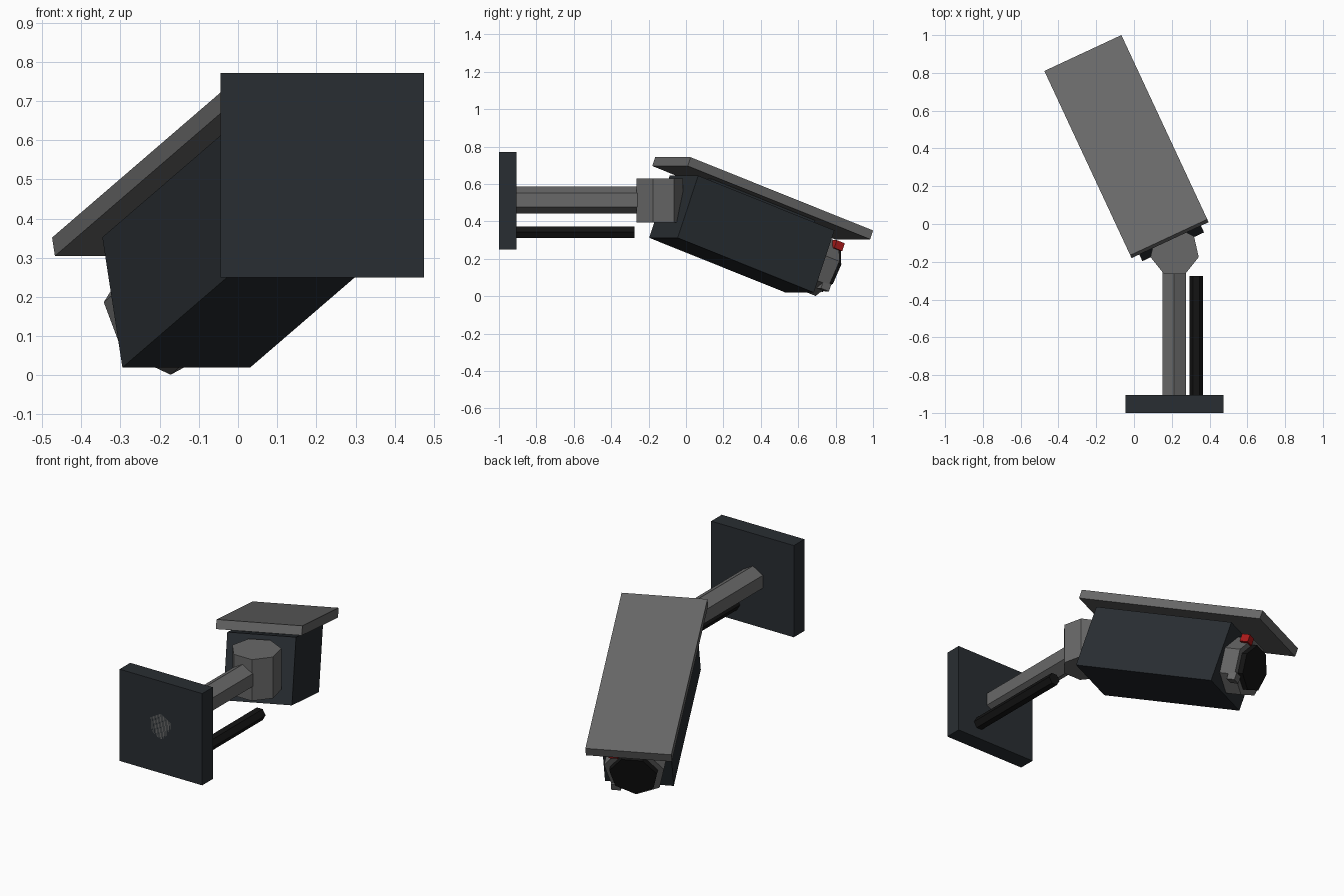
import bpy, bmesh
from math import sin, cos, pi, radians
from mathutils import Matrix, Vector

if "Cube" in bpy.data.objects:
    bpy.data.objects.remove(bpy.data.objects["Cube"])


def material(name, r, g, b):
    m = bpy.data.materials.new(name)
    m.diffuse_color = (r, g, b, 1)
    m.use_nodes = True
    m.node_tree.nodes["Principled BSDF"].inputs["Base Color"].default_value = m.diffuse_color
    return m


GREY = material("mid_grey", 0.14, 0.14, 0.14)
DARK = material("dark_slate", 0.022, 0.027, 0.032)
BLACK = material("black", 0.007, 0.007, 0.007)
RED = material("red", 0.4, 0.01, 0.01)


def finish(name, bm, matrix, mat):
    bmesh.ops.recalc_face_normals(bm, faces=bm.faces[:])
    mesh = bpy.data.meshes.new(name)
    bm.to_mesh(mesh)
    bm.free()
    mesh.materials.append(mat)
    ob = bpy.data.objects.new(name, mesh)
    ob.matrix_world = matrix
    bpy.context.collection.objects.link(ob)
    return ob


def box(name, lo, hi, mat, matrix=Matrix()):
    """Box between two corners, in the frame given by matrix."""
    lo, hi = Vector(lo), Vector(hi)
    bm = bmesh.new()
    bmesh.ops.create_cube(bm, size=1)
    bmesh.ops.scale(bm, vec=hi - lo, verts=bm.verts)
    bmesh.ops.translate(bm, vec=(lo + hi) / 2, verts=bm.verts)
    return finish(name, bm, matrix, mat)


def prism_y(name, sides, radius, centre, y0, y1, start, mat, matrix=Matrix()):
    """Regular prism along the y axis; start is the angle of its first corner."""
    cx, cz = centre
    bm = bmesh.new()
    ring = [bm.verts.new((cx + radius * cos(start + 2 * pi * i / sides), y0,
                          cz + radius * sin(start + 2 * pi * i / sides)))
            for i in range(sides)]
    face = bm.faces.new(ring)
    ext = bmesh.ops.extrude_face_region(bm, geom=[face], use_keep_orig=True)
    top = [g for g in ext["geom"] if isinstance(g, bmesh.types.BMVert)]
    bmesh.ops.translate(bm, vec=(0, y1 - y0, 0), verts=top)
    return finish(name, bm, matrix, mat)


# Wall mount: plate, hexagonal arm and cable conduit
box("wall_plate", (-0.045, -1, 0.25), (0.475, -0.905, 0.772), DARK)
prism_y("mount_arm", 6, 0.073, (0.213, 0.514), -1, -0.2, pi / 2, GREY)
prism_y("cable_conduit", 6, 0.036, (0.33, 0.342), -0.95, -0.275, 0, BLACK)

# Upright seven-sided pivot joint (y prism tipped so its axis is vertical)
joint_frame = Matrix.Translation((0.215, -0.146, 0)) @ Matrix.Rotation(pi / 2, 4, 'X')
prism_y("pivot_joint", 7, 0.131, (0, 0), 0.395, 0.63, -pi / 2, GREY, joint_frame)

# Camera head frame: origin at the rear top of the hood, y pointing forward
head = (Matrix.Translation((0.184, -0.07, 0.743))
        @ Matrix.Rotation(radians(25), 4, 'Z')
        @ Matrix.Rotation(radians(-20), 4, 'X'))

# Hood, spacer and housing
box("sun_hood", (-0.225, 0, -0.05), (0.225, 1.145, 0), GREY, head)
box("hood_spacer", (-0.12, 0.2, -0.08), (0.12, 0.85, -0.04), DARK, head)
box("camera_housing", (-0.18, 0.095, -0.424), (0.18, 0.95, -0.07), DARK, head)

# Seven-sided lens barrel and glass
prism_y("lens_barrel", 7, 0.161, (0, -0.248), 0.93, 1.045, -pi / 2, GREY, head)
prism_y("lens_glass", 7, 0.128, (0, -0.248), 1.0, 1.075, -pi / 2, BLACK, head)

# Indicator lamp and small sensor on the barrel rim
for name, z, mat in (("indicator_lamp", -0.128, RED), ("light_sensor", -0.358, GREY)):
    box(name, (0.077, 1.005, z - 0.022), (0.127, 1.055, z + 0.022), mat, head)
